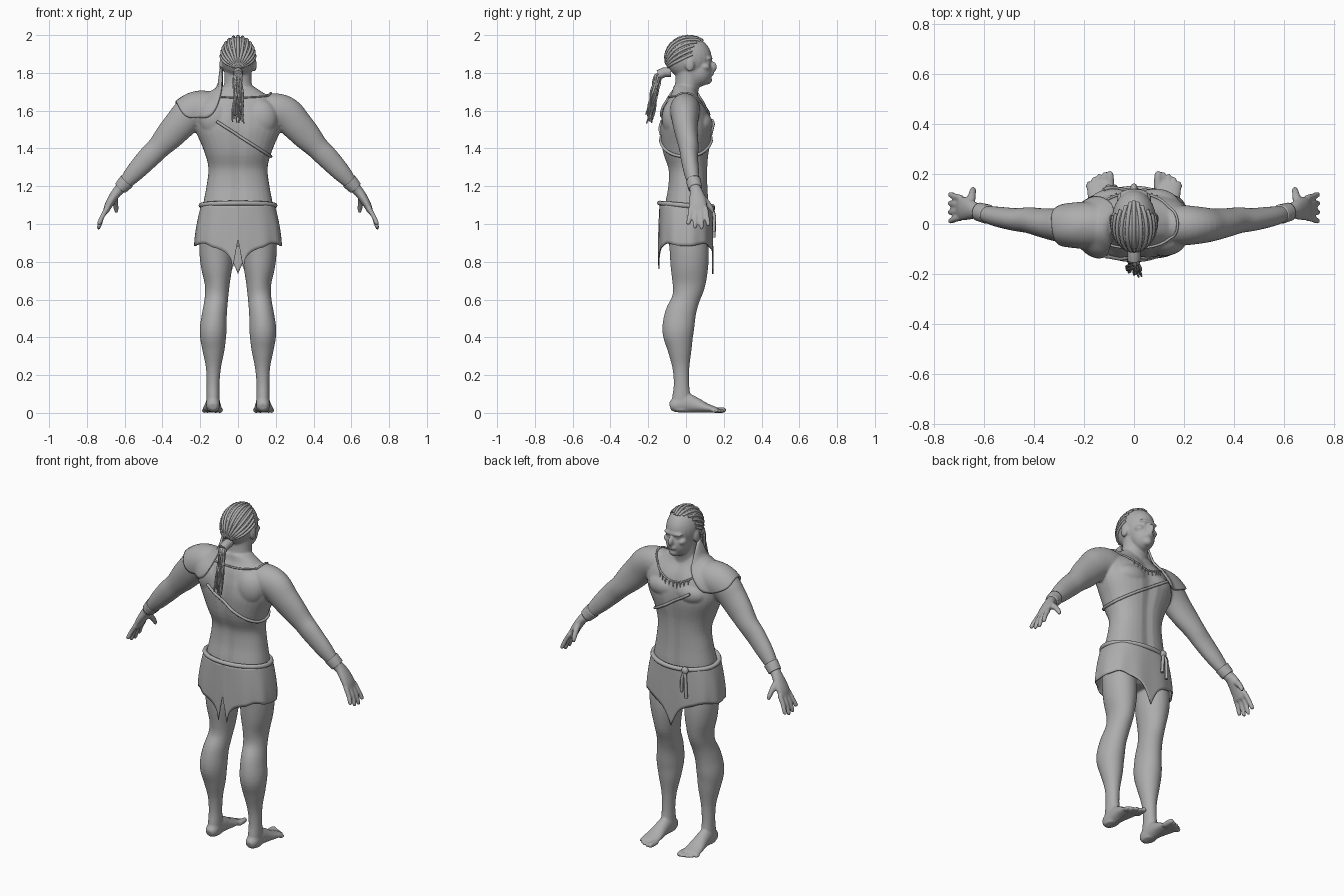
import bpy, bmesh, math, random
from math import sin, cos, pi, radians
from mathutils import Vector, Matrix
from mathutils.bvhtree import BVHTree

cube = bpy.data.objects.get("Cube")
if cube:
    bpy.data.objects.remove(cube)
random.seed(4)

grey = bpy.data.materials.new("plain_grey")
grey.use_nodes = True
grey.diffuse_color = (0.42, 0.42, 0.42, 1)
grey.node_tree.nodes["Principled BSDF"].inputs["Base Color"].default_value = grey.diffuse_color


# ---- helpers ----
def finish(name, bm):
    bmesh.ops.recalc_face_normals(bm, faces=bm.faces)
    mesh = bpy.data.meshes.new(name)
    bm.to_mesh(mesh)
    bm.free()
    mesh.shade_smooth()
    mesh.materials.append(grey)
    ob = bpy.data.objects.new(name, mesh)
    bpy.context.collection.objects.link(ob)
    return ob


def bridge(bm, rows, start_cap=False, end_cap=False):
    loops = [[bm.verts.new(p) for p in row] for row in rows]
    n = len(loops[0])
    for a, b in zip(loops, loops[1:]):
        for i in range(n):
            j = (i + 1) % n
            bm.faces.new((a[i], a[j], b[j], b[i]))
    if start_cap:
        bm.faces.new(loops[0])
    if end_cap:
        bm.faces.new(loops[-1])


def resample(rows, n=4):
    out = []
    for i in range(len(rows) - 1):
        quad = zip(rows[max(i - 1, 0)], rows[i], rows[i + 1], rows[min(i + 2, len(rows) - 1)])
        quad = list(quad)
        for k in range(n):
            t = k / n
            out.append([b + t * ((c - a) + t * ((2*a - 5*b + 4*c - d) + t * (3*b - a - 3*c + d))) / 2
                        for a, b, c, d in quad])
    return out + [list(rows[-1])]


def loft(bm, rows, side=1, ref=(0, 1, 0), power=2.0, groove=0.0):
    """Rows hold x, y, z, half width, half depth; depth follows ref."""
    rows = resample(rows)
    centres = [Vector((r[0] * side, r[1], r[2])) for r in rows]
    loops = []
    for i, r in enumerate(rows):
        t = (centres[min(i + 1, len(rows) - 1)] - centres[max(i - 1, 0)]).normalized()
        across = Vector(ref).cross(t).normalized()
        deep = t.cross(across)
        loop = []
        for k in range(32):
            c, s = cos(k * pi / 16), sin(k * pi / 16)
            u = math.copysign(abs(c) ** (2 / power), c) * r[3]
            v = math.copysign(abs(s) ** (2 / power), s) * r[4]
            v *= 1 - groove * math.exp(-(u / 0.025) ** 2)
            loop.append(centres[i] + across * u + deep * v)
        loops.append(loop)
    bridge(bm, loops, True, True)


def blob(bm, at, size, side=1):
    m = Matrix.Translation((at[0] * side, at[1], at[2])) @ Matrix.Diagonal((*size, 1))
    bmesh.ops.create_uvsphere(bm, u_segments=24, v_segments=16, radius=1, matrix=m)


def tubes(name, paths, radius, cyclic=False, taper=1.0):
    cu = bpy.data.curves.new(name, "CURVE")
    cu.dimensions = "3D"
    cu.bevel_depth, cu.bevel_resolution, cu.use_fill_caps = radius, 2, True
    for path in paths:
        sp = cu.splines.new("POLY")
        sp.points.add(len(path) - 1)
        sp.use_cyclic_u = cyclic
        for i, (pt, p) in enumerate(zip(sp.points, path)):
            pt.co = (*p, 1)
            pt.radius = 1 + (taper - 1) * i / (len(path) - 1)
    cu.materials.append(grey)
    ob = bpy.data.objects.new(name, cu)
    bpy.context.collection.objects.link(ob)
    bpy.ops.object.select_all(action="DESELECT")
    ob.select_set(True)
    bpy.context.view_layer.objects.active = ob
    bpy.ops.object.convert(target="MESH")


# ---- body: overlapping lofts fused by a remesh ----
bm = bmesh.new()
loft(bm, [(0, 0, .88, .12, .09), (0, 0, .95, .185, .115), (0, 0, 1.02, .19, .122),
          (0, .005, 1.1, .185, .118), (0, .01, 1.2, .167, .106), (0, .01, 1.3, .157, .106),
          (0, 0, 1.4, .185, .128), (0, 0, 1.5, .227, .138), (0, -.005, 1.58, .235, .125),
          (0, -.01, 1.64, .205, .1), (0, -.01, 1.69, .14, .07), (0, -.01, 1.73, .08, .06)],
     power=2.3, groove=.08)
loft(bm, [(0, -.01, 1.62, .085, .07), (0, 0, 1.7, .078, .064), (0, .01, 1.76, .072, .066),
          (0, .015, 1.84, .07, .07)])
# head and face
blob(bm, (0, .014, 1.88), (.089, .122, .113))
blob(bm, (0, .07, 1.81), (.068, .07, .083))
blob(bm, (0, .11, 1.762), (.03, .028, .024))
blob(bm, (0, .142, 1.832), (.015, .022, .028))
blob(bm, (0, .12, 1.876), (.06, .022, .012))
blob(bm, (0, .136, 1.796), (.026, .012, .012))
for s in (1, -1):
    blob(bm, (.046, .1, 1.832), (.024, .028, .02), s)
    blob(bm, (.032, .118, 1.856), (.014, .013, .008), s)
    blob(bm, (.087, .02, 1.842), (.012, .024, .036), s)
    # chest, shoulder blades, seat
    blob(bm, (.085, .075, 1.53), (.1, .067, .065), s)
    blob(bm, (.12, -.065, 1.56), (.09, .063, .1), s)
    blob(bm, (.085, -.055, .99), (.09, .07, .09), s)
    # arm
    loft(bm, [(.1, -.005, 1.61, .07, .07), (.19, -.005, 1.605, .088, .08),
              (.255, -.005, 1.58, .092, .075), (.31, -.003, 1.525, .084, .066),
              (.365, .005, 1.465, .076, .058), (.42, .015, 1.405, .062, .052),
              (.475, .018, 1.35, .059, .046), (.55, .03, 1.27, .049, .04),
              (.605, .042, 1.208, .033, .031), (.635, .052, 1.175, .028, .03)], s)
    # hand
    loft(bm, [(.625, .05, 1.19, .027, .028), (.655, .058, 1.15, .025, .04),
              (.685, .062, 1.1, .021, .048), (.702, .064, 1.06, .014, .044)], s)
    for i in range(4):
        y, drop = .026 + i * .026, (.0, .022, .026, .008)[i]
        spread = (i - 1.5) * .009
        loft(bm, [(.692, y, 1.085, .014, .013), (.718, y + spread / 2, 1.04, .0125, .0125),
                  (.734, y + spread, 1.005 - drop / 2, .012, .012),
                  (.739, y + spread, .996 - drop, .007, .007)], s)
    loft(bm, [(.655, .075, 1.15, .018, .018), (.65, .11, 1.115, .016, .016),
              (.645, .135, 1.08, .013, .013), (.643, .142, 1.06, .008, .008)], s)
    # leg
    loft(bm, [(.105, 0, 1, .09, .1), (.115, .015, .88, .09, .103), (.113, .018, .78, .084, .1),
              (.11, .015, .68, .066, .087), (.115, -.002, .6, .062, .073),
              (.125, -.03, .52, .066, .082), (.132, -.042, .43, .071, .083),
              (.13, -.034, .34, .06, .065), (.13, -.027, .24, .04, .045),
              (.132, -.024, .15, .034, .041), (.132, -.025, .07, .035, .05),
              (.132, -.03, .01, .032, .048)], s)
    # foot
    loft(bm, [(.132, -.085, .033, .02, .02), (.132, -.06, .04, .035, .038),
              (.132, 0, .052, .037, .051), (.133, .05, .042, .041, .041),
              (.135, .1, .028, .049, .027), (.137, .14, .02, .051, .018),
              (.137, .165, .016, .046, .013)], s, ref=(0, 0, 1))
    for i in range(5):
        x, r = .095 + i * .0215, .015 if i == 0 else .0105
        tip = .212 - i * i * .0025
        loft(bm, [(x, .14, r, r, r), (x + .001, tip - .015, r, r, r),
                  (x + .001, tip, r - .002, r / 2, r / 2)], s, ref=(0, 0, 1))
body = finish("body", bm)
mod = body.modifiers.new("fuse", "REMESH")
mod.mode, mod.voxel_size, mod.use_smooth_shade = "VOXEL", .0062, True
mod = body.modifiers.new("soften", "SMOOTH")
mod.factor, mod.iterations = .5, 5
bvh = BVHTree.FromObject(body, bpy.context.evaluated_depsgraph_get())


def hug(p, gap):
    at, normal, _, _ = bvh.find_nearest(Vector(p))
    return at + normal * gap


def cast(origin, toward, gap):
    origin = Vector(origin)
    hit, normal, _, _ = bvh.ray_cast(origin, (Vector(toward) - origin).normalized())
    return hit + normal * gap if hit else hug(toward, gap)


# ---- braided hair ----
skull = Vector((0, .014, 1.88))
back = Vector((0, -.91, -.41))
up = Vector((0, -.41, .91))
braids = []
for k in range(-6, 7):
    lat = radians(14 * k)
    meridian = up * cos(lat) + Vector((sin(lat), 0, 0))
    end = 155 - 50 * sin(lat) ** 2
    path = []
    for i in range(25):
        a = radians(8 + (end - 8) * i / 24)
        d = back * cos(a) + meridian * sin(a)
        path.append(cast(skull + d * .3, skull, .002 * (i % 2)))
    braids.append(path)
tubes("braids", braids, .008)
tubes("hair_tie", [[(0, -.08, 1.805), (0, -.115, 1.803), (0, -.145, 1.79)]], .026)
strands = []
for k in range(26):
    a, q, phase = random.uniform(0, 2 * pi), random.uniform(.3, 1), random.uniform(0, 6)
    length = random.uniform(.2, .26)
    path = [(0, -.12, 1.8)]
    for i in range(20):
        t = i / 19
        path.append((cos(a) * q * (.022 + .014 * t) + .004 * sin(9 * t + phase),
                     -.148 - .045 * t + sin(a) * q * .02 + .004 * cos(11 * t + phase),
                     1.79 - length * t))
    strands.append(path)
tubes("ponytail", strands, .006, taper=.6)

# ---- shoulder pad ----
bm = bmesh.new()
rows = []
for ring in range(13):
    row = []
    for k in range(56):
        a = 2 * pi * k / 56
        r = max(ring / 12, .02) * (1 + .03 * sin(5 * a))
        x = -.2 + .125 * r * cos(a)
        lean = radians(118) * r * math.copysign(abs(sin(a)) ** .75, sin(a))
        axis = Vector((x, 0, 1.6 + .2 * (x + .2)))
        row.append(cast(axis + Vector((0, sin(lean), cos(lean))) * .4, axis, .009))
    rows.append(row)
bridge(bm, rows, True)
pad = finish("shoulder_pad", bm)
mod = pad.modifiers.new("even", "SMOOTH")
mod.iterations = 4
mod = pad.modifiers.new("thickness", "SOLIDIFY")
mod.thickness, mod.offset = .012, 0

# ---- chest strap and necklace ----
strap = []
for i in range(61):
    a = radians(-132 + 264 * i / 60)
    strap.append(cast((0, 0, 1.47), (cos(a), sin(a), 1.47 - .65 * cos(a)), .004))
tubes("chest_strap", [strap], .008)


def collar(a):
    return hug((.175 * cos(a), .13 * sin(a), 1.69 - .1 * max(sin(a), 0) ** 2), .004)


tubes("necklace", [[collar(2 * pi * i / 72) for i in range(72)]], .005, cyclic=True)
teeth = []
for i in range(9):
    p = collar(radians(58 + 8 * i))
    teeth.append([p, p + Vector((0, .007, -.016)), p + Vector((0, .007, -.034))])
tubes("necklace_teeth", teeth, .006, taper=.15)

# ---- wrist bands ----
bm = bmesh.new()
for s in (1, -1):
    loft(bm, [(.588, .04, 1.227, .042, .039), (.604, .044, 1.21, .04, .038),
              (.622, .049, 1.19, .036, .037)], s)
finish("wrist_bands", bm)


# ---- kilt with ragged hem ----
def hem(x, y):
    w = abs(x)
    if y < 0 and w < .028:
        return .92 - .16 * w / .028
    drop = .15 * max(0, 1 - w / .12) ** 1.6
    return .885 - drop + .012 * sin(w * 42)


bm = bmesh.new()
rows = []
for i in range(13):
    t = i / 12
    row = []
    for k in range(160):
        a = 2 * pi * k / 160
        c, s = [math.copysign(abs(v) ** .83, v) for v in (cos(a), sin(a))]
        flare = 1 - (1 - t) ** 1.6
        x, y = c * (.192 + .036 * flare), s * (.137 + .006 * flare)
        fold = 1 + .012 * t * sin(11 * a)
        top = 1.1 - .06 * y
        row.append((x * fold, y * fold, top + (hem(x, s) - top) * t))
    rows.append(row)
bridge(bm, rows)
kilt = finish("kilt", bm)
mod = kilt.modifiers.new("thickness", "SOLIDIFY")
mod.thickness, mod.offset = .006, 0

# ---- belt rope with knot and hanging ends ----
loop = [(.196 * cos(a), .14 * sin(a), 1.098 - .09 * sin(a) * .14)
        for a in (2 * pi * i / 80 for i in range(80))]
tubes("belt", [loop], .013, cyclic=True)
bm = bmesh.new()
blob(bm, (-.09, .138, 1.085), (.02, .016, .022))
finish("belt_knot", bm)
tubes("belt_ends", [[(-.09, .14, 1.08), (-.09 + d, .15, 1.04), (-.09 + d * 1.3, .148, z)]
                    for d, z in ((-.012, .93), (.012, .96))], .009)
